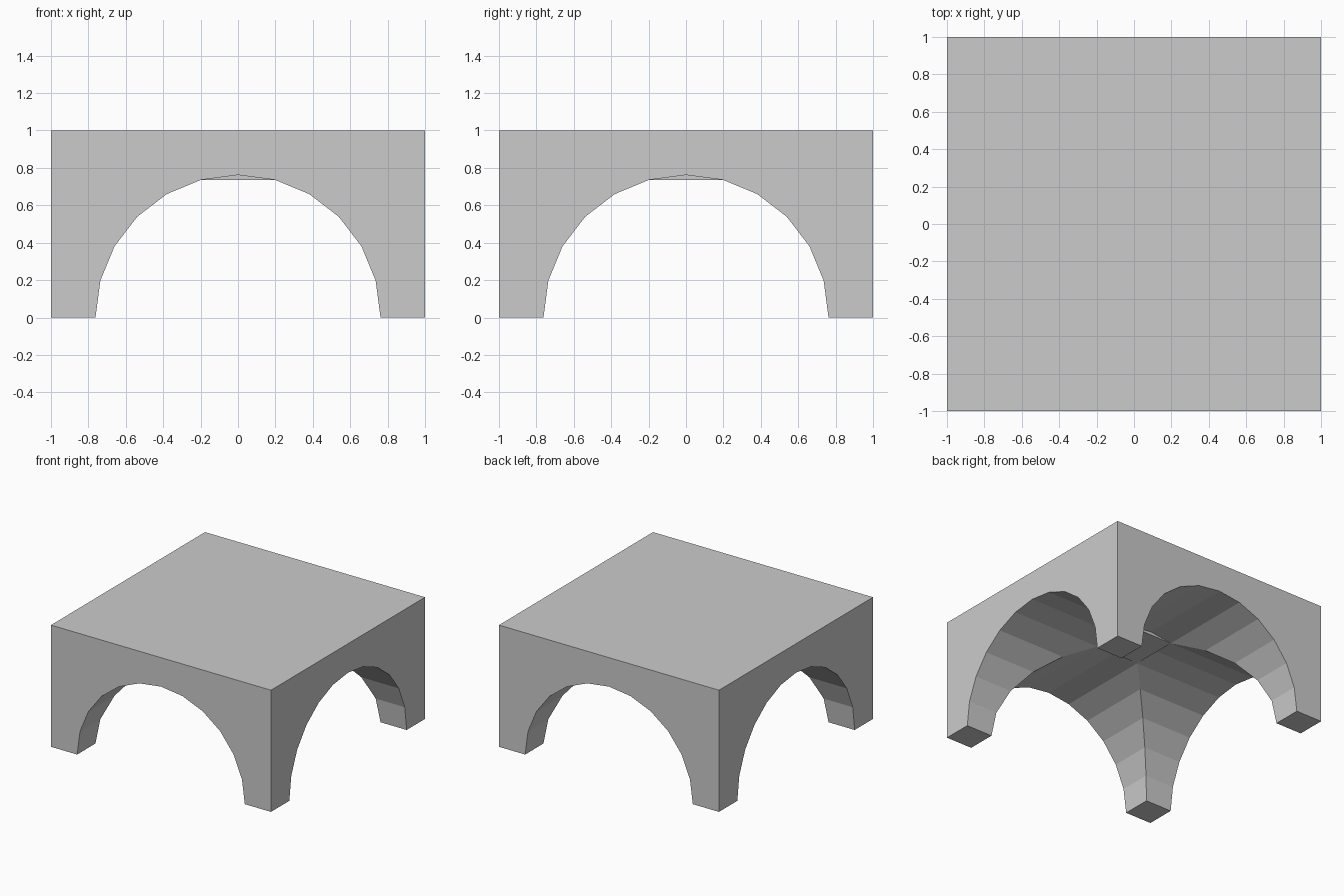
import bpy, bmesh, math

if "Cube" in bpy.data.objects:
    bpy.data.objects.remove(bpy.data.objects["Cube"])

RADIUS = 0.762   # arch radius, 24-sided
SEGMENTS = 6     # segments per quarter arch

# Quarter arch from springing to crown, as (offset, height)
arch = []
for i in range(SEGMENTS + 1):
    a = math.radians(90 * i / SEGMENTS)
    arch.append((RADIUS * math.cos(a), RADIUS * math.sin(a)))
arch[-1] = (0.0, RADIUS)
pad, pad_z = arch[-2]    # flat square in the middle of the vault


def octant_faces():
    """Faces of one eighth of the block, between the y axis and the diagonal."""
    faces = []
    # Outer wall with half an arch opening
    faces.append([(x, 1, z) for x, z in reversed(arch)]
                 + [(1, 1, 0), (1, 1, 1), (0, 1, 1)])
    # Half a foot and an eighth of the top
    faces.append([(RADIUS, RADIUS, 0), (1, 1, 0), (RADIUS, 1, 0)])
    faces.append([(0, 0, 1), (0, 1, 1), (1, 1, 1)])
    # Vault strips running from the wall to the groin
    for (x0, z0), (x1, z1) in zip(arch, arch[1:]):
        faces.append([(x0, 1, z0), (x1, 1, z1),
                      (x1, max(x1, pad), z1), (x0, x0, z0)])
    # Step at the end of the crown, and the flat centre
    faces.append([(pad, pad, pad_z), (0, pad, pad_z), (0, pad, RADIUS)])
    faces.append([(0, 0, pad_z), (0, pad, pad_z), (pad, pad, pad_z)])
    return faces


# Repeat the octant around the block by mirroring and swapping axes
bm = bmesh.new()
for swap in (False, True):
    for sx in (1, -1):
        for sy in (1, -1):
            for face in octant_faces():
                pts = [(y, x, z) if swap else (x, y, z) for x, y, z in face]
                bm.faces.new([bm.verts.new((sx * x, sy * y, z)) for x, y, z in pts])

# Weld, merge coplanar faces, orient outwards
bmesh.ops.remove_doubles(bm, verts=bm.verts[:], dist=1e-4)
bmesh.ops.recalc_face_normals(bm, faces=bm.faces[:])
bmesh.ops.dissolve_limit(bm, angle_limit=math.radians(1),
                         verts=bm.verts[:], edges=bm.edges[:])

mesh = bpy.data.meshes.new("vaulted_block")
bm.to_mesh(mesh)
bm.free()
block = bpy.data.objects.new("vaulted_block", mesh)
bpy.context.collection.objects.link(block)
